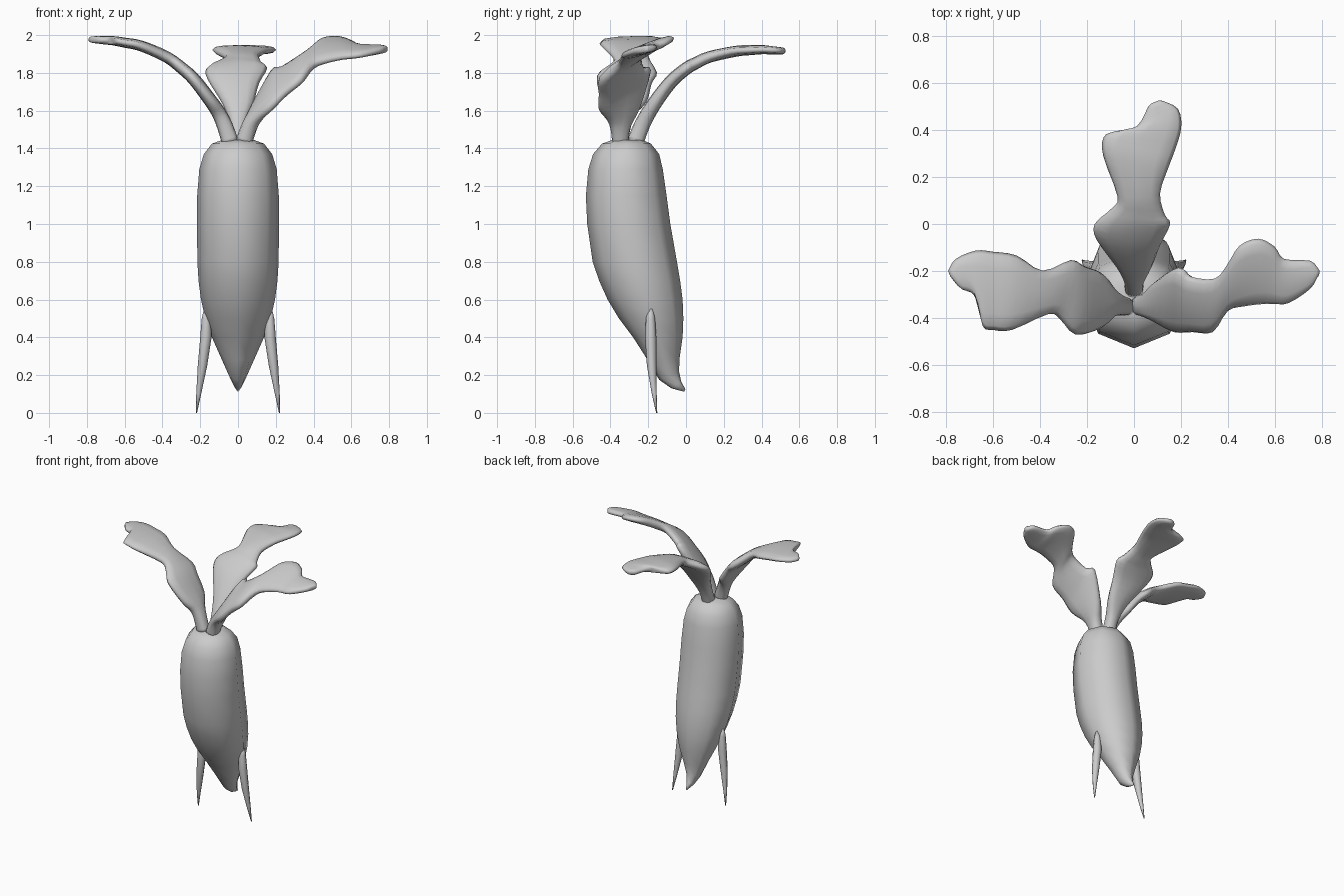
import bpy, bmesh, math
from mathutils import Vector as V

if "Cube" in bpy.data.objects:
    bpy.data.objects.remove(bpy.data.objects["Cube"])


def loft(name, rings, n=8, power=1.0):
    """Skin closed rings; each ring is (centre, half axis u, half axis v)."""
    bm = bmesh.new()
    loops = []
    for c, u, v in rings:
        loop = []
        for i in range(n):
            a = 2 * math.pi * i / n
            p, q = math.cos(a), math.sin(a)
            p = math.copysign(abs(p) ** power, p)
            q = math.copysign(abs(q) ** power, q)
            loop.append(bm.verts.new(c + u * p + v * q))
        loops.append(loop)
    for a, b in zip(loops, loops[1:]):
        for i in range(n):
            j = (i + 1) % n
            bm.faces.new((a[i], a[j], b[j], b[i]))
    bm.faces.new(loops[0])
    bm.faces.new(loops[-1])
    bmesh.ops.recalc_face_normals(bm, faces=bm.faces)
    me = bpy.data.meshes.new(name)
    bm.to_mesh(me)
    bm.free()
    for f in me.polygons:
        f.use_smooth = True
    ob = bpy.data.objects.new(name, me)
    bpy.context.collection.objects.link(ob)
    return ob


def interp(table, t):
    if t <= table[0][0]:
        return table[0][1]
    for (a, b), (c, d) in zip(table, table[1:]):
        if t <= c:
            return b + (d - b) * (t - a) / (c - a)
    return table[-1][1]


def smooth(pts, k=3):
    """Catmull-Rom curve through the points, k steps per span."""
    e = [pts[0]] + pts + [pts[-1]]
    out = []
    for a, b, c, d in zip(e, e[1:], e[2:], e[3:]):
        for s in range(k):
            t = s / k
            out.append((b * 2 + (c - a) * t + (a * 2 - b * 5 + c * 4 - d) * t ** 2
                        + (b * 3 - a - c * 3 + d) * t ** 3) / 2)
    return out + [pts[-1]]


# Root body: front y, front z, back y, back z, half width
body = [(-.39, 1.445, -.23, 1.445, .085), (-.445, 1.425, -.185, 1.425, .138),
        (-.492, 1.37, -.142, 1.37, .181), (-.517, 1.29, -.123, 1.29, .205),
        (-.53, 1.15, -.103, 1.15, .216), (-.523, 1.0, -.083, 1.0, .217),
        (-.494, .8, -.048, .8, .215), (-.46, .7, -.031, .7, .209),
        (-.415, .6, -.018, .6, .196), (-.355, .5, -.014, .5, .173),
        (-.28, .4, -.018, .4, .138), (-.203, .28, -.034, .29, .087),
        (-.142, .175, -.037, .22, .048), (-.077, .13, -.025, .165, .024),
        (-.01, .112, -.003, .125, .004)]
rings = []
for yf, zf, yb, zb, rx in body:
    f, b = V((0, yf, zf)), V((0, yb, zb))
    rings.append(((f + b) / 2, (f - b) / 2, V((rx, 0, 0))))
loft("root_body", rings)

# Two thin side rootlets: x, y, z, radius
rootlet = [(.168, -.188, .55, .012), (.168, -.188, .5, .024),
           (.170, -.187, .4, .030), (.188, -.182, .25, .025),
           (.208, -.168, .1, .013), (.22, -.155, 0, .003)]
for side, label in ((1, "right"), (-1, "left")):
    loft("rootlet_" + label, [(V((x * side, y, z)), V((r, 0, 0)), V((0, r, 0)))
                              for x, y, z, r in rootlet])


def leaf(name, place, sections, profile, tilt=(0, 0)):
    """Sections give both edges as (t, w, t, w); profile gives height along t."""
    tilts = [(.05, tilt[0]), (.35, tilt[0] * .8), (.8, tilt[1])]

    def point(t, w):
        x, y = place(t, w)
        k = interp(tilts, t) * min(1, max(0, (t - .04) / .1))
        return V((x, y, interp(profile, t) + k * w))

    left = smooth([point(a, b) for a, b, c, d in sections])
    right = smooth([point(c, d) for a, b, c, d in sections])
    # Rounded tip: one narrower ring past the last section
    end = (left[-1] + right[-1]) / 2
    step = (end - (left[-4] + right[-4]) / 2).normalized() * .008
    for p in (left, right):
        p.append(end + (p[-1] - end) * .5 + step)
    mids = [(a + b) / 2 for a, b in zip(left, right)]
    last = len(mids) - 1
    out = []
    for i, m in enumerate(mids):
        across = left[i] - right[i]
        tangent = mids[min(i + 1, last)] - mids[max(i - 1, 0)]
        normal = across.cross(tangent).normalized()
        thick = interp([(0, .045), (.25, .036), (.6, .029), (.85, .023),
                        (.97, .018), (1, .01)], i / last)
        out.append((m, across / 2 * 1.01, normal * thick))
    loft(name, out, 12, .8)


leaf("leaf_left", lambda t, w: (-t, w - .31),
     [(.04, -.005, .04, -.08), (.07, .01, .07, -.08), (.1, .04, .1, -.09),
      (.14, .1, .145, -.135), (.21, .127, .25, -.16), (.27, .155, .315, -.095),
      (.39, .11, .365, -.073), (.5, .174, .52, -.14), (.6, .19, .6, -.14),
      (.675, .195, .645, -.124), (.76, .16, .675, .0), (.792, .11, .73, .03)],
     [(.04, 1.43), (.07, 1.52), (.1, 1.585), (.2, 1.735), (.3, 1.83),
      (.4, 1.9), (.5, 1.94), (.65, 1.97), (.8, 1.978)])

leaf("leaf_right", lambda t, w: (t, w - .31),
     [(.03, .005, .03, -.08), (.06, .02, .06, -.09), (.1, .07, .1, -.11),
      (.19, .123, .17, -.15), (.24, .085, .25, -.15), (.345, .076, .336, -.15),
      (.4, .14, .4, -.06), (.45, .216, .47, -.04), (.53, .246, .55, -.03),
      (.6, .212, .6, -.03), (.64, .16, .66, -.026), (.75, .153, .75, .033),
      (.785, .12, .78, .08)],
     [(.03, 1.43), (.06, 1.52), (.1, 1.6), (.14, 1.67), (.2, 1.745),
      (.35, 1.855), (.5, 1.885), (.79, 1.912)], tilt=(.72, .13))

leaf("leaf_back", lambda t, w: (w, t - .31),
     [(.04, .04, .04, -.04), (.08, .045, .08, -.045), (.14, .08, .14, -.08),
      (.22, .11, .24, -.157), (.31, .153, .31, -.166), (.35, .13, .38, -.09),
      (.44, .11, .43, -.07), (.55, .145, .6, -.13), (.63, .175, .68, -.128),
      (.72, .2, .705, -.08), (.8, .187, .727, .013), (.835, .123, .81, .06)],
     [(.04, 1.43), (.08, 1.53), (.11, 1.59), (.21, 1.735), (.31, 1.822),
      (.4, 1.873), (.51, 1.91), (.7, 1.924), (.84, 1.915)])
